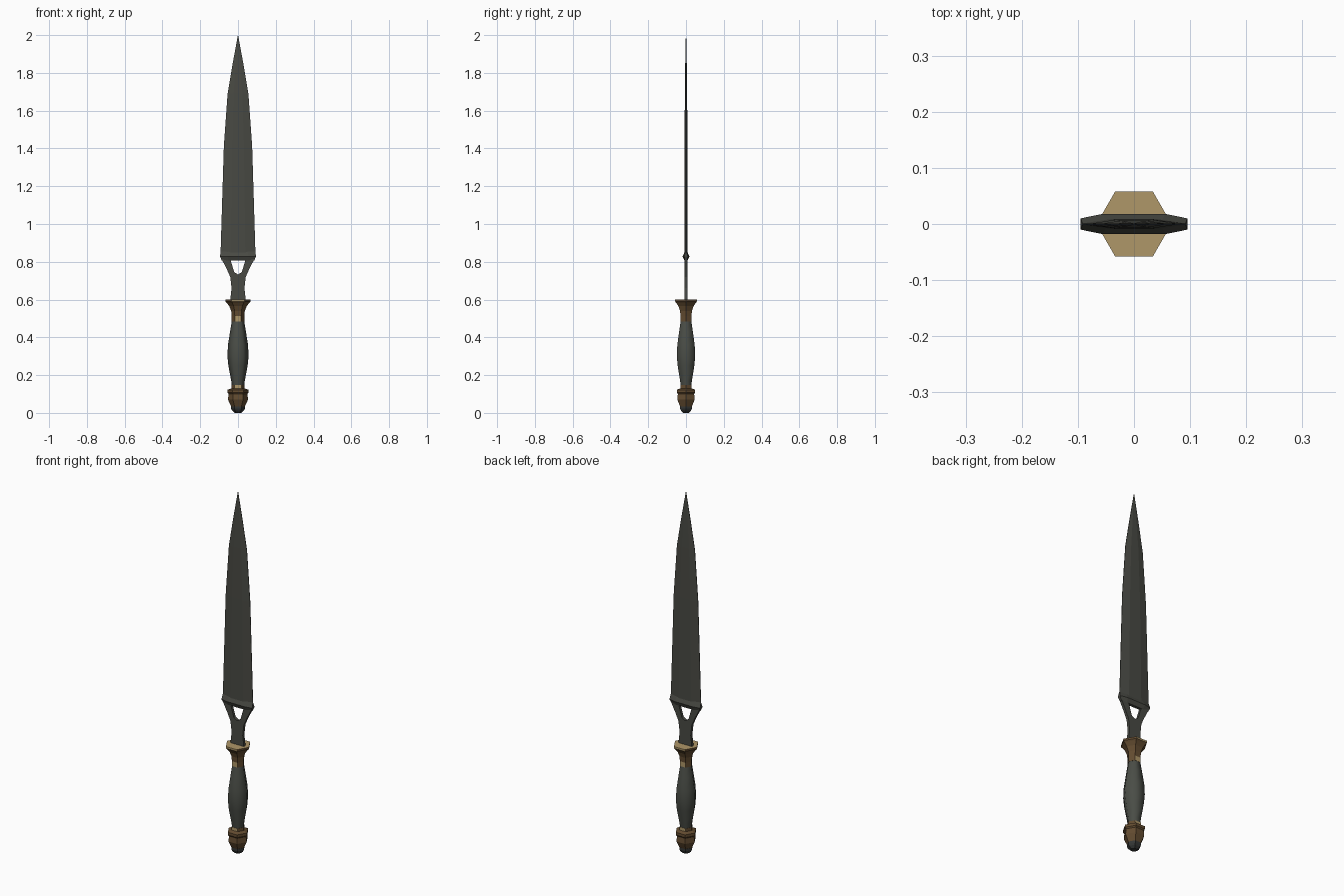
import bpy, bmesh, math

if "Cube" in bpy.data.objects:
    bpy.data.objects.remove(bpy.data.objects["Cube"])


def mat(name, rgb):
    m = bpy.data.materials.new(name)
    m.diffuse_color = (*rgb, 1)
    m.use_nodes = True
    m.node_tree.nodes["Principled BSDF"].inputs["Base Color"].default_value = m.diffuse_color
    return m


STEEL = mat("dark steel", (0.066, 0.068, 0.057))
GRIP = mat("grey green grip", (0.068, 0.074, 0.062))
BROWN = mat("bronze brown", (0.125, 0.072, 0.030))
GOLD = mat("pale gold", (0.43, 0.31, 0.14))
BLACK = mat("dark cap", (0.035, 0.038, 0.036))


def make(name, bm, mats):
    bmesh.ops.recalc_face_normals(bm, faces=bm.faces)
    me = bpy.data.meshes.new(name)
    bm.to_mesh(me)
    bm.free()
    for m in mats:
        me.materials.append(m)
    ob = bpy.data.objects.new(name, me)
    bpy.context.collection.objects.link(ob)
    return ob


def loft(name, rings, mats, rule=None):
    """Skin a stack of equal-length point rings and cap the ends."""
    bm = bmesh.new()
    vs = [[bm.verts.new(p) for p in r] for r in rings]
    n = len(rings[0])
    for a, b in zip(vs, vs[1:]):
        for i in range(n):
            j = (i + 1) % n
            bm.faces.new((a[i], a[j], b[j], b[i]))
    bm.faces.new(vs[0][::-1])
    bm.faces.new(vs[-1])
    bmesh.ops.recalc_face_normals(bm, faces=bm.faces)
    if rule:
        for f in bm.faces:
            f.material_index = rule(f.calc_center_median(), f.normal)
    return make(name, bm, mats)


def hexring(r, z):
    return [(r * math.cos(i * math.pi / 3), r * math.sin(i * math.pi / 3), z) for i in range(6)]


def turned(name, profile, mats, rule=None, smooth=False):
    ob = loft(name, [hexring(r, z) for r, z in profile], mats, rule)
    if smooth:
        bpy.context.view_layer.objects.active = ob
        ob.select_set(True)
        bpy.ops.object.shade_smooth_by_angle(angle=math.radians(65))
        ob.select_set(False)
    return ob


def section(w, flat, t, e, z):
    """Bevelled blade section: half width, half flat, half thickness, half edge."""
    half = [(w, -e), (w, e), (flat, t)]
    pts = half + [(-flat, t), (-w, e), (-w, -e), (-flat, -t), (flat, -t)]
    return [(x, y, z) for x, y in pts]


# Blade with a flat centre and bevelled edges
loft("blade", [section(w, w * 0.42, t, 0.001, z) for w, t, z in [
    (0.093, 0.009, 0.825), (0.075, 0.008, 1.41), (0.055, 0.006, 1.69),
    (0.028, 0.004, 1.85), (0.001, 0.001, 1.998)]], [STEEL])

# Thick ridge across the foot of the blade
loft("blade_collar", [section(0.086, 0.05, 0.008, 0.004, 0.806),
                      section(0.095, 0.056, 0.018, 0.010, 0.828),
                      section(0.092, 0.05, 0.006, 0.001, 0.856)], [STEEL])

# Forked neck with a triangular opening
outer = [(0.043, 0.58), (0.034, 0.66), (0.041, 0.72), (0.059, 0.76), (0.087, 0.815)]
inner = [(0, 0.58), (0, 0.66), (0, 0.733), (0.020, 0.745), (0.041, 0.815)]
bm = bmesh.new()
o = [bm.verts.new((x, 0, z)) for x, z in outer]
n = [bm.verts.new((x, 0, z)) for x, z in inner]
for i in range(4):
    bm.faces.new((n[i], o[i], o[i + 1], n[i + 1]))
neck = make("blade_neck", bm, [STEEL])
neck.modifiers.new("mirror", "MIRROR")
sol = neck.modifiers.new("thickness", "SOLIDIFY")
sol.thickness, sol.offset = 0.015, 0


# Guard: gold top plate, gold inlays on the front and back faces
def guard_rule(c, nrm):
    if nrm.z > 0.9:
        return 1
    return 1 if abs(nrm.y) > 0.9 and (c.z > 0.59 or c.z < 0.512) else 0


turned("guard", [(0.034, 0.485), (0.034, 0.512), (0.036, 0.54), (0.046, 0.565),
                 (0.060, 0.583), (0.067, 0.59), (0.067, 0.60)], [BROWN, GOLD], guard_rule)

# Swelling grip
turned("grip", [(0.031, 0.13), (0.036, 0.17), (0.051, 0.25), (0.056, 0.30),
                (0.053, 0.36), (0.042, 0.43), (0.032, 0.49)], [GRIP], smooth=True)

# Pommel with gold inlays at its top
turned("pommel", [(0.034, 0.03), (0.046, 0.055), (0.053, 0.07), (0.050, 0.10),
                  (0.056, 0.107), (0.056, 0.122), (0.035, 0.13), (0.035, 0.147)],
       [BROWN, GOLD], lambda c, nrm: int(c.z > 0.131 and abs(nrm.y) > 0.9))

# Dark end cap
turned("pommel_cap", [(0.018, 0.0), (0.031, 0.012), (0.036, 0.022), (0.036, 0.034), (0.030, 0.04)], [BLACK])
